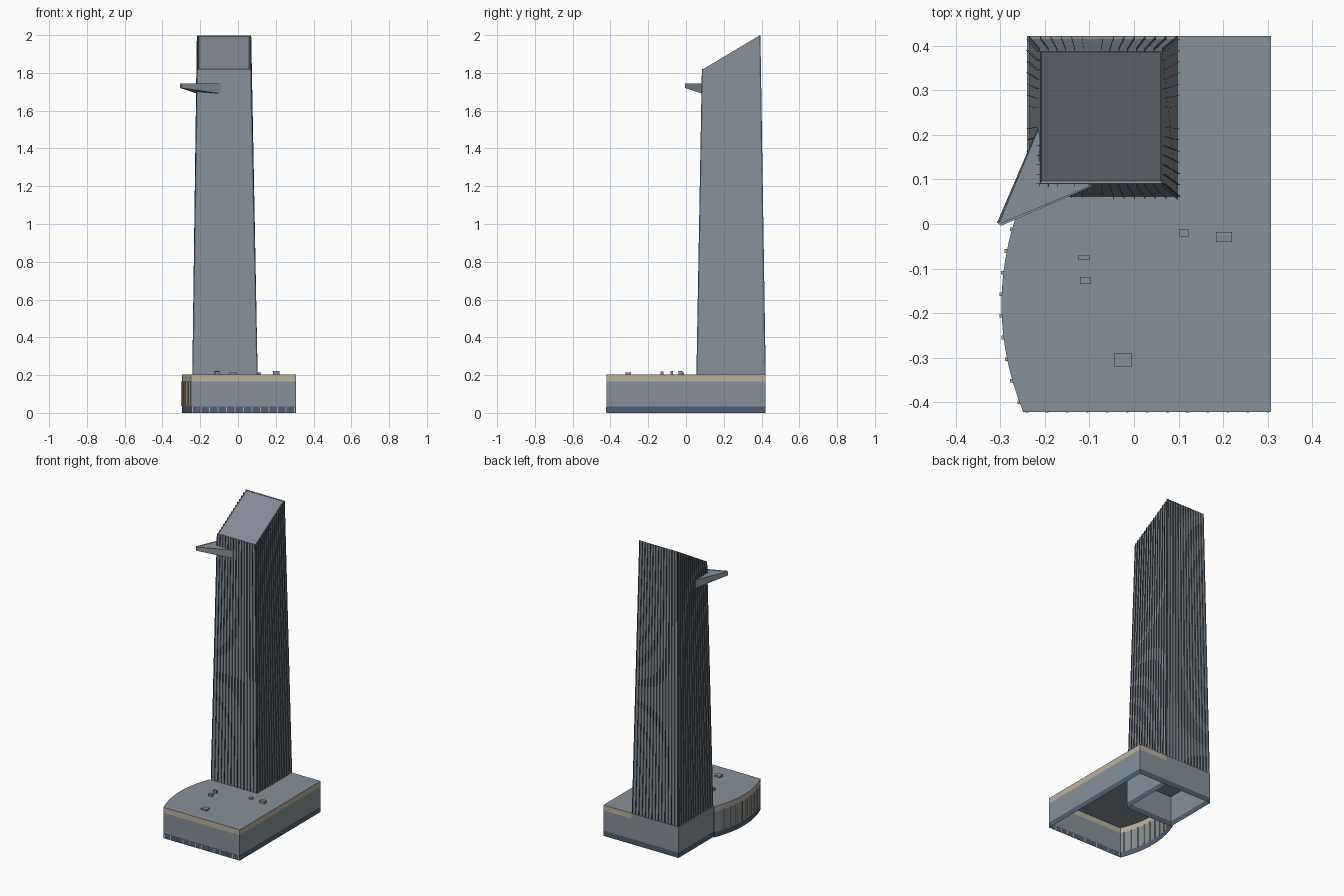
import bpy
import bmesh
from mathutils import Vector

cube = bpy.data.objects.get("Cube")
if cube:
    bpy.data.objects.remove(cube)


def material(name, r, g, b):
    m = bpy.data.materials.new(name)
    m.use_nodes = True
    m.diffuse_color = (r, g, b, 1)
    m.node_tree.nodes["Principled BSDF"].inputs["Base Color"].default_value = (r, g, b, 1)
    return m


GREY = material("blue grey cladding", 0.245, 0.285, 0.32)
ROOF = material("roof grey", 0.235, 0.255, 0.305)
FIN = material("slate fin metal", 0.10, 0.125, 0.155)
SLATE = material("slate base glass", 0.08, 0.115, 0.16)
TAN = material("tan stone", 0.49, 0.44, 0.345)
GOLD = material("gold rib", 0.48, 0.40, 0.25)
PALE = material("pale mullion", 0.38, 0.43, 0.48)


def finish(name, bm, *mats):
    mesh = bpy.data.meshes.new(name)
    bm.to_mesh(mesh)
    bm.free()
    for m in mats:
        mesh.materials.append(m)
    obj = bpy.data.objects.new(name, mesh)
    bpy.context.collection.objects.link(obj)
    return obj


def face(bm, points, index=0):
    f = bm.faces.new([bm.verts.new(p) for p in points])
    f.material_index = index
    return f


def box(name, centre, size, mat):
    bm = bmesh.new()
    bmesh.ops.create_cube(bm, size=1)
    bmesh.ops.scale(bm, vec=size, verts=bm.verts)
    bmesh.ops.translate(bm, vec=centre, verts=bm.verts)
    return finish(name, bm, mat)


def wall_bands(bm, path, levels):
    # levels: (bottom, top, material index)
    for a, b in zip(path, path[1:]):
        for lo, hi, index in levels:
            face(bm, [(*a, lo), (*b, lo), (*b, hi), (*a, hi)], index)


def rect(x0, x1, y0, y1):
    return [(x0, y0), (x1, y0), (x1, y1), (x0, y1)]


def curve_x(y):
    return -0.297 + 0.048 * ((y + 0.18) / 0.24) ** 2


# Podium: open-bottomed shell with a bowed side
DECK = 0.203
skirt = rect(-0.24, 0.102, 0.057, 0.421)
STEPS = 24
bow = [(curve_x(y), y) for y in (0.06 - 0.481 * i / STEPS for i in range(STEPS + 1))]
outline = [skirt[0]] + bow + [(0.307, -0.421), (0.307, 0.421), skirt[2]]
bm = bmesh.new()
wall_bands(bm, outline, [(0, 0.035, 1), (0.035, 0.167, 0), (0.167, DECK, 2)])
face(bm, [(*p, DECK) for p in outline + [skirt[1]]])
finish("podium", bm, GREY, SLATE, TAN)

# Plain tower foot reaching the ground
bm = bmesh.new()
wall_bands(bm, skirt + skirt[:1], [(0, 0.035, 1), (0.035, DECK, 0)])
face(bm, [(*p, DECK) for p in skirt])
finish("tower_foot", bm, GREY, SLATE)

# Tapered tower with a sloping recessed roof
low = [Vector((*p, DECK)) for p in rect(-0.235, 0.097, 0.062, 0.415)]
high = [Vector((x, y, 1.82 if y < 0.2 else 1.997))
        for x, y in rect(-0.211, 0.063, 0.091, 0.387)]
bm = bmesh.new()
lv = [bm.verts.new(p) for p in low]
hv = [bm.verts.new(p) for p in high]
for i in range(4):
    j = (i + 1) % 4
    bm.faces.new((lv[i], lv[j], hv[j], hv[i]))
top = bm.faces.new(hv)
bm.normal_update()
bmesh.ops.inset_region(bm, faces=[top], thickness=0.005, depth=-0.004)
top.material_index = 1
finish("tower", bm, GREY, ROOF)

# Vertical blade fins on all four sides
FINS = 15
bm = bmesh.new()
for i in range(4):
    j = (i + 1) % 4
    edge = low[j] - low[i]
    out = Vector((edge.y, -edge.x, 0)).normalized() * 0.007
    for k in range(FINS):
        t = k / (FINS - 1)
        a, b = low[i].lerp(low[j], t), high[i].lerp(high[j], t)
        face(bm, [a, a + out, b + out, b])
finish("tower_fins", bm, FIN)

# Pointed canopy wrapping the tower corner
plan = [(-0.307, 0.003), (-0.298, -0.004), (-0.09, 0.086), (-0.15, 0.12),
        (-0.19, 0.16), (-0.216, 0.215)]
bm = bmesh.new()
tv = [bm.verts.new((*p, 1.745)) for p in plan]
bv = [bm.verts.new((*p, 1.72 if p[1] < 0.01 else 1.69)) for p in plan]
n = len(plan)
for i in range(n):
    j = (i + 1) % n
    bm.faces.new((bv[i], bv[j], tv[j], tv[i]))
canopy_top = bm.faces.new(tv)
bmesh.ops.triangulate(bm, faces=[bm.faces.new(bv[::-1])])
bm.normal_update()
bmesh.ops.inset_region(bm, faces=[canopy_top], thickness=0.006, depth=-0.003)
finish("corner_canopy", bm, GREY)

# Gold ribs along the bowed side
for k in range(9):
    y = -0.012 - 0.0485 * k
    box("bow_rib", (curve_x(y), y, 0.102), (0.01, 0.008, 0.13), GOLD)

# Pale mullions across the front base
for k in range(13):
    box("front_mullion", (-0.24 + 0.045 * k, -0.421, 0.017), (0.006, 0.003, 0.03), PALE)

# Plant boxes on the podium deck
for x, y, w, d, h in [(0.112, -0.02, 0.02, 0.018, 0.01),
                      (0.202, -0.029, 0.036, 0.022, 0.018),
                      (-0.112, -0.075, 0.025, 0.012, 0.018),
                      (-0.109, -0.127, 0.025, 0.016, 0.016),
                      (-0.025, -0.305, 0.04, 0.03, 0.011)]:
    box("plant_box", (x, y, DECK + h / 2), (w, d, h), GREY)
